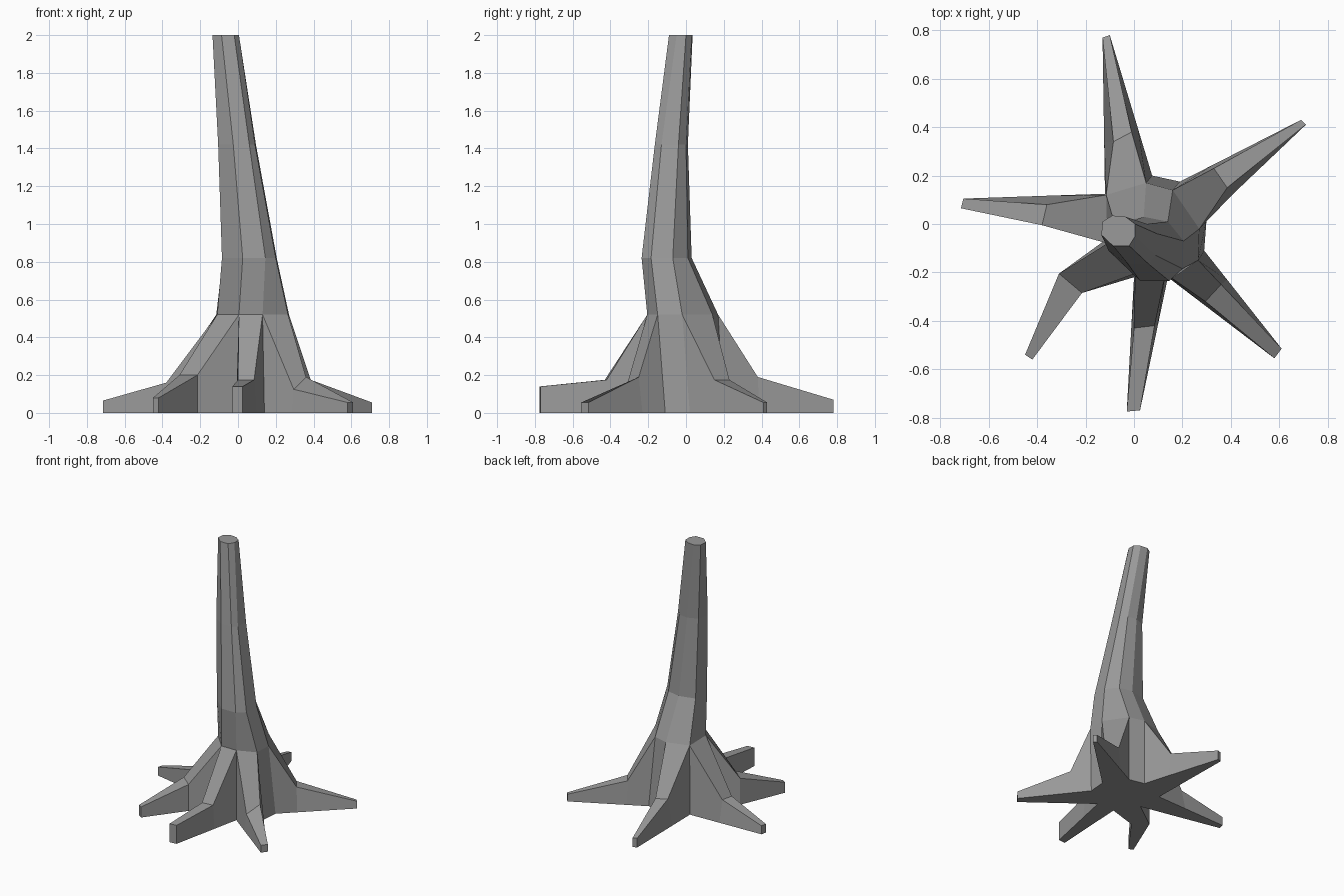
import bpy
import bmesh
from mathutils import Vector

old = bpy.data.objects.get("Cube")
if old:
    bpy.data.objects.remove(old, do_unlink=True)

# One bark colour
bark = bpy.data.materials.new("bark_grey")
bark.use_nodes = True
colour = (0.32, 0.32, 0.32, 1)
bark.diffuse_color = colour
bark.node_tree.nodes["Principled BSDF"].inputs["Base Color"].default_value = colour

# Eight-sided trunk sections, clockwise from the back right corner: height, outline
SECTIONS = [
    (0, [(-.12, .125), (.075, .2), (.19, .175), (.3, .02),
         (.29, -.11), (.14, -.22), (0, -.22), (-.11, -.06)]),
    (.52, [(-.115, .12), (.05, .17), (.16, .14), (.27, -.02),
           (.265, -.15), (.13, -.205), (.005, -.205), (-.11, -.08)]),
    (.82, [(-.08, 0), (.04, .03), (.14, .01), (.205, -.07),
           (.2, -.185), (.145, -.235), (.025, -.235), (-.085, -.13)]),
    (1.42, [(-.09, -.02), (-.015, .01), (.055, 0), (.095, -.04),
            (.09, -.13), (.06, -.165), (-.025, -.165), (-.105, -.11)]),
    (2, [(-.13, .01), (-.09, .035), (-.035, .03), (.005, 0),
         (.005, -.05), (-.02, -.09), (-.087, -.09), (-.135, -.045)]),
]

# Roots by trunk side: two knee corners, two tip corners, tip height, straight footprint
ROOTS = {
    0: ((-.085, .34, .19), (-.01, .38, .19), (-.13, .77), (-.1, .78), .07, True),
    2: ((.33, .23, .175), (.385, .15, .175), (.69, .43), (.71, .41), .055, True),
    4: ((.36, -.25, .19), (.295, -.32, .125), (.61, -.515), (.58, -.555), .055, True),
    5: ((.085, -.42, .175), (0, -.43, .175), (.025, -.77), (-.03, -.775), .14, True),
    6: ((-.215, -.285, .2), (-.31, -.205, .2), (-.42, -.56), (-.45, -.54), .08, False),
    7: ((-.38, -.005, .16), (-.36, .08, .16), (-.715, .065), (-.705, .105), .065, True),
}

bm = bmesh.new()
rings = [[bm.verts.new((x, y, z)) for x, y in outline] for z, outline in SECTIONS]
base, collar = rings[0], rings[1]
footprint = []


def knee_foot(start, end, knee, middle):
    """Ground point below a knee, widened to the straight line from base to tip."""
    knee = Vector((knee[0], knee[1], 0))
    along = end - start
    on_line = start + along * ((knee - start).dot(along) / along.length_squared)
    return max(knee, on_line, key=lambda p: (p - middle).length)


def add_root(i, j, knee_a, knee_b, tip_a, tip_b, tip_height, straight):
    middle = (Vector(knee_a) + Vector(knee_b)) / 2
    middle.z = 0
    sides = []
    for corner, knee, tip in ((i, knee_a, tip_a), (j, knee_b, tip_b)):
        end = Vector((*tip, 0))
        foot = Vector((knee[0], knee[1], 0))
        if straight:
            foot = knee_foot(base[corner].co, end, knee, middle)
        tops = [collar[corner], bm.verts.new(knee), bm.verts.new((*tip, tip_height))]
        feet = [base[corner], bm.verts.new(foot), bm.verts.new(end)]
        sides.append((tops, feet))
        # Side walls
        for k in range(2):
            bm.faces.new((tops[k], tops[k + 1], feet[k + 1], feet[k]))
    (top_a, foot_a), (top_b, foot_b) = sides
    # Upper faces and blunt tip
    for k in range(2):
        bm.faces.new((top_a[k], top_b[k], top_b[k + 1], top_a[k + 1]))
    bm.faces.new((top_a[-1], top_b[-1], foot_b[-1], foot_a[-1]))
    footprint.extend(foot_a[1:] + foot_b[:0:-1])


# Trunk sides, with a root or a plain flare below each
for i in range(8):
    j = (i + 1) % 8
    for low, high in zip(rings[1:], rings[2:]):
        bm.faces.new((low[i], low[j], high[j], high[i]))
    footprint.append(base[i])
    if i in ROOTS:
        add_root(i, j, *ROOTS[i])
    else:
        bm.faces.new((base[i], base[j], collar[j], collar[i]))

# Cut top and flat underside
bm.faces.new(rings[-1])
bm.faces.new(footprint)
bmesh.ops.recalc_face_normals(bm, faces=bm.faces)

mesh = bpy.data.meshes.new("trunk_with_roots")
bm.to_mesh(mesh)
bm.free()
mesh.materials.append(bark)
trunk = bpy.data.objects.new("trunk_with_roots", mesh)
bpy.context.collection.objects.link(trunk)
